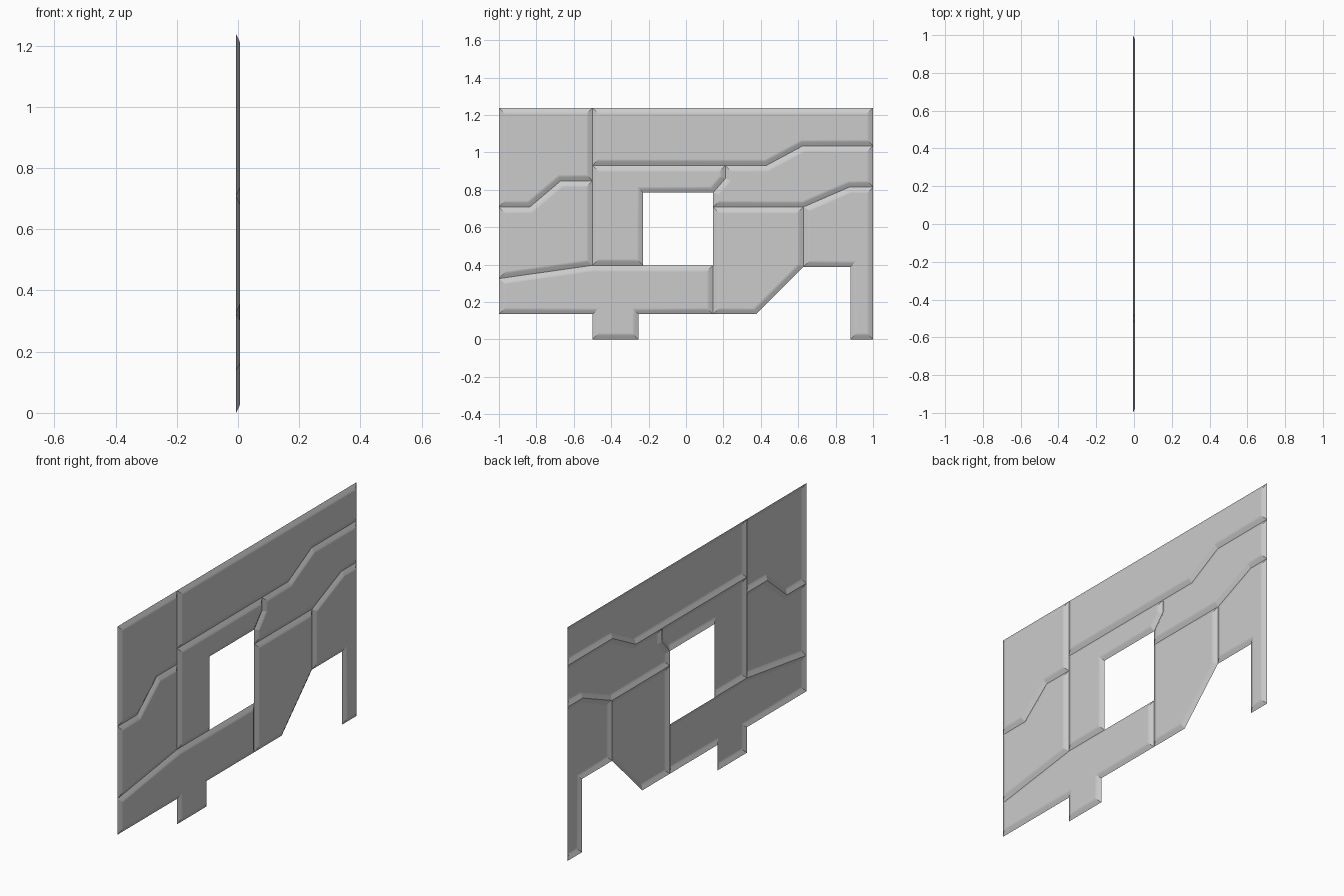
import bpy, bmesh, math
from mathutils import Vector

if "Cube" in bpy.data.objects:
    bpy.data.objects.remove(bpy.data.objects["Cube"])

TOP = 1.238
# Sloped rim with a softened inner edge: (inset from plate outline, x height)
RIM = [(0.0, -0.0065), (0.003, -0.005), (0.019, 0.003), (0.025, 0.0055), (0.031, 0.0065), (0.034, 0.0065)]

# Seam lines shared by neighbouring plates, as (y, z)
left_step = [(-1, .708), (-.835, .708), (-.67, .848), (-.5, .848)]
upper_step = [(.43, .93), (.625, 1.035), (1, 1.035)]
lower_step = [(.145, .708), (.628, .708), (.875, .815), (1, .815)]
notch = [(.145, .785), (.21, .86), (.21, .93)]

# Counter-clockwise plate outlines seen from +x
plates = {
    "upper_left_plate": left_step + [(-.5, TOP), (-1, TOP)],
    "middle_left_plate": [(-1, .325), (-.5, .396)] + left_step[::-1],
    "top_plate": [(-.5, .93)] + upper_step + [(1, TOP), (-.5, TOP)],
    "window_surround_plate": [(-.5, .396), (-.23, .396), (-.23, .785)] + notch + [(-.5, .93)],
    "middle_right_plate": lower_step + upper_step[::-1] + notch[::-1],
    "lower_right_plate": [(.145, .135), (.375, .135), (.628, .388), (.628, .708), (.145, .708)],
    "leg_plate": [(.628, .388), (.88, .388), (.88, 0), (1, 0)] + lower_step[:0:-1],
    "bottom_plate": [(-1, .135), (-.5, .135), (-.5, 0), (-.255, 0), (-.255, .135),
                     (.145, .135), (.145, .396), (-.5, .396), (-1, .325)],
}


def inset(points, d):
    """Mitred inward offset of a counter-clockwise outline."""
    pts = [Vector(p) for p in points]
    out = []
    for i, p in enumerate(pts):
        a = (p - pts[i - 1]).normalized()
        b = (pts[(i + 1) % len(pts)] - p).normalized()
        n1, n2 = Vector((-a.y, a.x)), Vector((-b.y, b.x))
        out.append(p + (n1 + n2) * (d / (1 + n1.dot(n2))))
    return out


def make_plate(name, outline):
    bm = bmesh.new()
    rings = [[bm.verts.new((x, p[0], p[1])) for p in inset(outline, d)] for d, x in RIM]
    n = len(outline)
    mitres = []
    for lo, hi in zip(rings, rings[1:]):
        for i in range(n):
            j = (i + 1) % n
            bm.faces.new((lo[i], lo[j], hi[j], hi[i]))
        mitres += [bm.edges.get((lo[i], hi[i])) for i in range(n)]
    bm.faces.new(rings[-1])
    for f in bm.faces:
        f.smooth = True
    # mitred corners stay crisp, the rim profile stays smooth
    for e in mitres:
        e.smooth = False
    mesh = bpy.data.meshes.new(name)
    bm.to_mesh(mesh)
    bm.free()
    bpy.context.collection.objects.link(bpy.data.objects.new(name, mesh))


for plate_name, plate_outline in plates.items():
    make_plate(plate_name, plate_outline)
